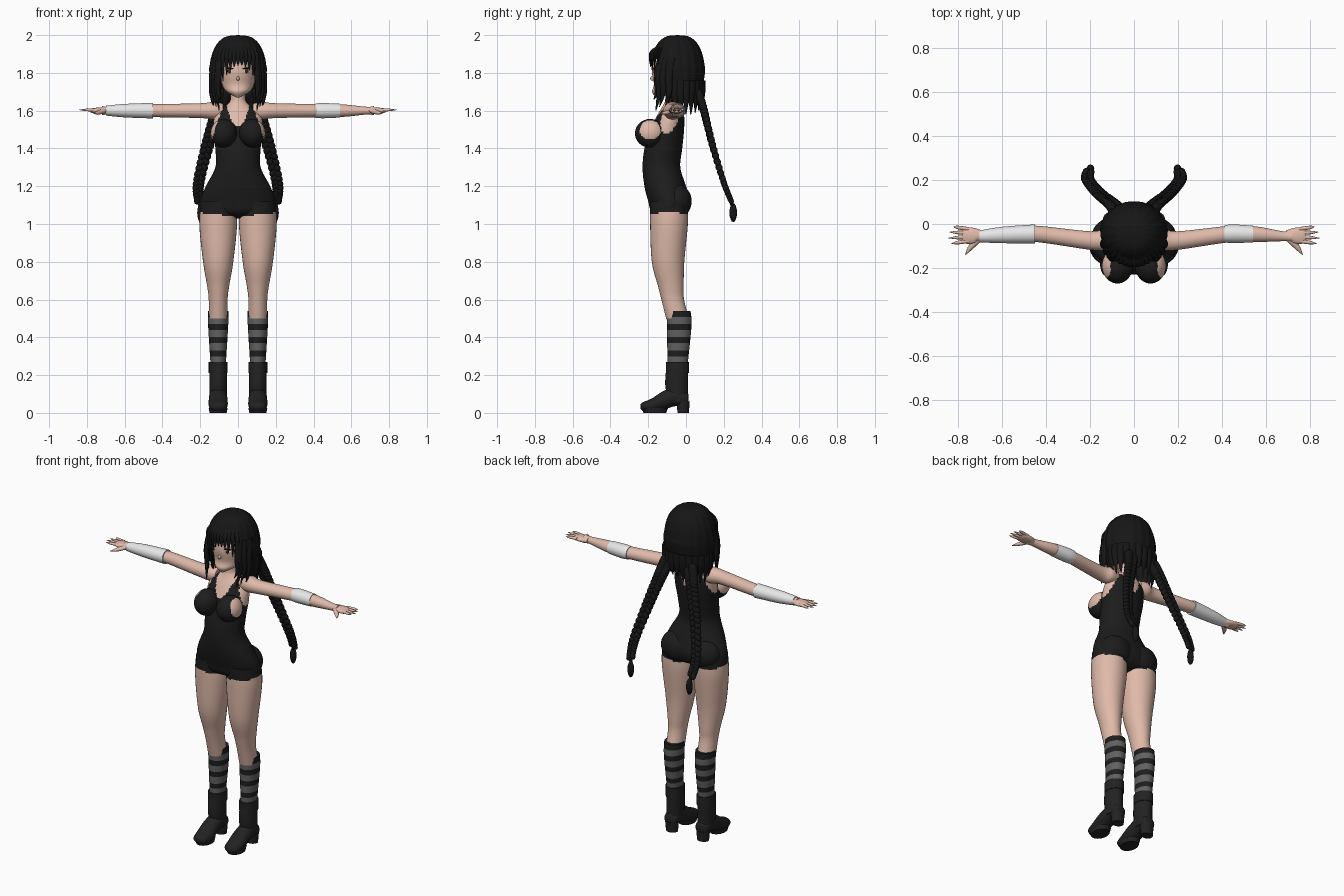
import bpy, bmesh, math, random
from mathutils import Matrix, Vector

random.seed(4)
cube = bpy.data.objects.get("Cube")
if cube:
    bpy.data.objects.remove(cube)


def material(name, *rgb):
    mat = bpy.data.materials.new(name)
    mat.use_nodes = True
    mat.diffuse_color = (*rgb, 1)
    shader = next(node for node in mat.node_tree.nodes if node.type == 'BSDF_PRINCIPLED')
    shader.inputs["Base Color"].default_value = (*rgb, 1)
    return mat


skin = material("skin", .74, .49, .4)
hair = material("black hair", .008, .008, .008)
suit = material("black suit", .012, .012, .012)
leather = material("boot leather", .016, .016, .016)
grey = material("grey stripe", .12, .12, .12)
dark = material("dark stripe", .013, .013, .013)
cloth = material("white bandage", .8, .8, .8)
iris = material("dark iris", .06, .015, .015)
lip = material("lip", .4, .16, .14)
made = []
X, Y, Z = Matrix.Identity(3)
upright = Matrix.Identity(4)
leg_x, arm_z = .105, 1.6


def finish(name, bm, mats, rule):
    bmesh.ops.recalc_face_normals(bm, faces=bm.faces)
    for face in bm.faces:
        face.smooth = True
        if rule:
            face.material_index = rule(face.calc_center_median())
    mesh = bpy.data.meshes.new(name)
    bm.to_mesh(mesh)
    bm.free()
    for mat in mats:
        mesh.materials.append(mat)
    part = bpy.data.objects.new(name, mesh)
    bpy.context.collection.objects.link(part)
    made.append(part)


def spline(points, steps):
    """Smooth curve through vectors of any size."""
    points = [Vector(p) for p in points]
    ends = [points[0], *points, points[-1]]
    curve = []
    for before, start, stop, after in zip(ends, ends[1:], ends[2:], ends[3:]):
        leave, arrive = (stop - before) / 2, (after - start) / 2
        for step in range(steps):
            t = step / steps
            bend = (start - stop) * 2 + leave + arrive
            slope = (stop - start) * 3 - leave * 2 - arrive
            curve.append(start + (leave + (slope + bend * t) * t) * t)
    return curve + [points[-1]]


def tube(name, sections, mats, u=X, v=Y, sides=24, steps=6, rule=None, mirror=1, ripple=0, cut=None):
    """Loft of ellipses; a section is x, y, z, radius along u, radius along v."""
    bm = bmesh.new()
    rings = []
    for x, y, z, wide, deep in spline(sections, steps):
        ring = []
        for k in range(sides):
            a = math.tau * k / sides
            offset = u * math.cos(a) * max(wide, .001) + v * math.sin(a) * max(deep, .001)
            spot = Vector((x, y, z)) + offset * (1 + ripple * math.cos(a * 18))
            ring.append(bm.verts.new((spot.x * mirror, spot.y, spot.z)))
        rings.append(ring)
    for low, high in zip(rings, rings[1:]):
        for k in range(sides):
            bm.faces.new((low[k - 1], low[k], high[k], high[k - 1]))
    if cut:
        gone = [face for face in bm.faces if cut(face.calc_center_median())]
        bmesh.ops.delete(bm, geom=gone, context='FACES')
    else:
        bm.faces.new(rings[0])
    bm.faces.new(rings[-1])
    finish(name, bm, mats, rule)


def taper(name, points, wide, deep, mat, u=X, v=Y, mirror=1):
    """Pointed tube for hair locks and fingers."""
    sections = []
    for k, point in enumerate(points):
        size = 1 - .9 * (k / (len(points) - 1)) ** 3
        sections.append((*point, wide * size, deep * size))
    tube(name, sections, [mat], u, v, sides=10, mirror=mirror)


def blobs(name, items, mats, rule=None, detail=12):
    """Ellipsoids given as (centre, size, rotation)."""
    bm = bmesh.new()
    for centre, size, turn in items:
        place = Matrix.Translation(centre) @ turn @ Matrix.Diagonal((*size, 1))
        bmesh.ops.create_uvsphere(bm, u_segments=detail, v_segments=detail * 2 // 3, radius=1, matrix=place)
    finish(name, bm, mats, rule)


def suit_rule(p):
    """Scooped neckline and armholes leave two straps."""
    across = abs(p.x)
    neckline = 1.515 + 30 * across ** 2
    armhole = 1.865 - 3 * across
    return int(p.z < min(neckline, armhole))


# Torso, bust and buttocks
torso = [(-.09, 1.03, .03, .03), (-.09, 1.06, .18, .09), (-.09, 1.12, .2, .11), (-.11, 1.2, .17, .11),
         (-.13, 1.3, .12, .1), (-.12, 1.4, .12, .1), (-.1, 1.5, .13, .09), (-.08, 1.58, .12, .07),
         (-.07, 1.63, .06, .05), (-.07, 1.66, .04, .04), (-.07, 1.72, .04, .04)]
tube("torso", [(0, *row) for row in torso], [skin, suit], sides=72, steps=9, rule=suit_rule)
blobs("bust", [((x, -.19, 1.48), (.07, .08, .076), upright) for x in (-.075, .075)], [skin, suit], suit_rule, 48)
blobs("buttocks", [((x, -.05, 1.12), (.1, .08, .09), upright) for x in (-.09, .09)], [suit], detail=30)

# Head, nose and mouth
head = [(-.15, 1.67, .01, .01), (-.11, 1.7, .06, .07), (-.08, 1.74, .085, .09), (-.06, 1.82, .1, .12),
        (-.06, 1.92, .08, .09), (-.05, 1.96, .01, .01)]
tube("head", [(0, *row) for row in head], [skin], sides=40)
blobs("nose", [((0, -.176, 1.77), (.008, .014, .012), upright)], [skin])
blobs("mouth", [((0, -.165, 1.72), (.017, .004, .003), upright)], [lip])

for side, tag in ((1, "left_"), (-1, "right_")):
    # Eyes as thin plates
    turn = Matrix.Rotation(side * math.radians(24), 4, 'Z')
    for part, y, z, size, mat in (("eye_white", -.165, 1.81, (.02, .004, .012), cloth),
                                  ("iris", -.168, 1.81, (.01, .004, .012), iris),
                                  ("lash", -.167, 1.824, (.024, .005, .004), hair)):
        blobs(tag + part, [((side * .046, y, z), size, turn)], [mat])

    # Leg with shorts hem, and striped sock
    leg = [(-.09, 1.12, .09, .1), (-.09, 1, .1, .1), (-.095, .8, .08, .086), (-.08, .67, .058, .068),
           (-.07, .6, .05, .06), (-.045, .5, .05, .06)]
    tube(tag + "leg", [(leg_x, *row) for row in leg], [skin, suit], sides=32, steps=14, mirror=side,
         rule=lambda p: int(p.z > 1.04 + .1 * abs(p.x)))
    sock = [(-.04, .54, .054, .064), (-.036, .46, .053, .065), (-.045, .25, .04, .053)]
    tube(tag + "sock", [(leg_x, *row) for row in sock], [dark, grey], sides=32, steps=24, mirror=side,
         rule=lambda p: int((.54 - p.z) / .0345) % 2)

    # Boot: shaft, cuff, heel, sole and foot
    for part, rows in (("shaft", [(-.045, .27, .047, .056), (-.05, .15, .047, .06), (-.04, .06, .045, .05)]),
                       ("cuff", [(-.045, .27, .05, .06), (-.045, .21, .05, .06)]),
                       ("heel", [(-.015, 0, .035, .03), (-.015, .06, .04, .035)]),
                       ("sole", [(-.165, 0, .045, .06), (-.165, .025, .05, .07)])):
        tube(tag + "boot_" + part, [(leg_x, *row) for row in rows], [leather], mirror=side)
    foot = [(.014, .075, .02, .02), (0, .075, .04, .04), (-.06, .085, .047, .05), (-.12, .066, .05, .05),
            (-.18, .04, .05, .037), (-.225, .034, .038, .024), (-.24, .034, .012, .012)]
    tube(tag + "boot_foot", [(leg_x, *row) for row in foot], [leather], v=Z, mirror=side)

    # Arm and palm
    arm = [(.08, -.07, .04), (.13, -.07, .05), (.2, -.075, .042), (.44, -.045, .037), (.56, -.047, .035),
           (.68, -.056, .022), (.72, -.056, .026)]
    tube(tag + "arm", [(x, y, arm_z, r, r * .93) for x, y, r in arm], [skin], Y, Z, mirror=side)
    palm = [(.69, .024, .018), (.73, .036, .017), (.765, .036, .014), (.78, .03, .009)]
    tube(tag + "palm", [(x, -.053, arm_z, *size) for x, *size in palm], [skin], Y, Z, mirror=side)

    # Four fingers and a thumb
    for k in range(4):
        y = -.077 + .018 * k
        tip = .842 - .008 * (k - 1.3) ** 2
        path = [(x, y + (k - 1.5) * (x - .75) * .1, arm_z + .004) for x in (.75, .8, tip)]
        taper(tag + "finger", path, .009, .008, skin, Y, Z, side)
    thumb = [(.705, -.07, arm_z), (.74, -.105, arm_z - .01), (.765, -.14, arm_z - .014)]
    taper(tag + "thumb", thumb, .014, .012, skin, Vector((.8, .6, 0)), Z, side)

    # Braid of paired lobes, then tie and tail
    path = spline([(.075, .065, 1.69), (.105, .095, 1.6), (.16, .14, 1.42), (.208, .2, 1.22), (.205, .24, 1.12)], 7)
    lobes = []
    for k, (here, ahead) in enumerate(zip(path, path[1:])):
        way = (ahead - here).normalized()
        across = way.cross(Y).normalized()
        size = 1.1 - .45 * k / len(path)
        for lean in (1, -1):
            centre = here + (across * .015 * size + way * .005) * lean
            axis = way + across * lean * .7
            centre.x *= side
            axis.x *= side
            lobes.append((centre, Vector((.021, .023, .03)) * size, axis.to_track_quat('Z', 'Y').to_matrix().to_4x4()))
    blobs(tag + "braid", lobes, [hair])
    blobs(tag + "braid_tail", [((side * .204, .242, 1.115), (.011, .011, .02), upright),
                               ((side * .198, .25, 1.06), (.018, .02, .05), upright)], [hair])

    # Face-framing locks
    for x, y, tip in ((.1, -.14, 1.6), (.115, -.12, 1.62), (.092, -.15, 1.66), (.128, -.09, 1.61)):
        taper(tag + "side_lock", [(x, y + .02, 1.88), (x + .01, y, 1.78), (x + .012, y, 1.7), (x, y - .02, tip)],
              .016, .022, hair, mirror=side)

# Forearm bandages: long on the right, short on the left
for name, side, rows in (("right_bandage", -1, [(.45, -.045, .043), (.6, -.05, .037), (.7, -.056, .027)]),
                         ("left_bandage", 1, [(.41, -.045, .039), (.45, -.044, .042), (.54, -.046, .038)])):
    tube(name, [(x, y, arm_z, r, r * .96) for x, y, r in rows], [cloth], Y, Z, mirror=side)

# Hair shell, open over the face
shell = [(0, -.015, 1.64, .133, .09)]
for k in range(8):
    a = math.pi / 2 * k / 7
    radius = .15 * math.cos(a) ** .7
    shell.append((0, -.045, 1.8 + .2 * math.sin(a), radius, radius * .97))
tube("hair_shell", shell, [hair], sides=108, ripple=.012,
     cut=lambda p: p.y < -.075 and abs(p.x) < .09 and p.z < 1.875)

# Fringe locks, longer over the right eye
for k in range(-5, 6):
    x = k * .02
    y = -.048 - math.sqrt(.02 - x * x)
    tip = 1.84 + .2 * x - 11 * x * x
    taper("fringe_lock", [(x / 2, -.1, 1.965), (x * .85, y + .012, 1.92), (x, y, 1.875), (x, y, tip)], .016, .009, hair)

# Ragged hem locks around the sides and back
for k in range(17):
    a = math.radians(-35 + 250 * k / 16)
    out = Vector((math.cos(a), math.sin(a), 0))
    path = []
    for radius, z in ((.143, 1.76), (.144, 1.7), (.136, 1.65), (.128, random.uniform(1.575, 1.625))):
        path.append((radius * out.x, radius * out.y * .8 - .022, z))
    taper("hem_lock", path, .021, .01, hair, out.cross(Z), out)

bpy.ops.object.select_all(action='DESELECT')
for part in made:
    part.select_set(True)
bpy.context.view_layer.objects.active = made[0]
bpy.ops.object.shade_smooth_by_angle(angle=math.radians(50))
